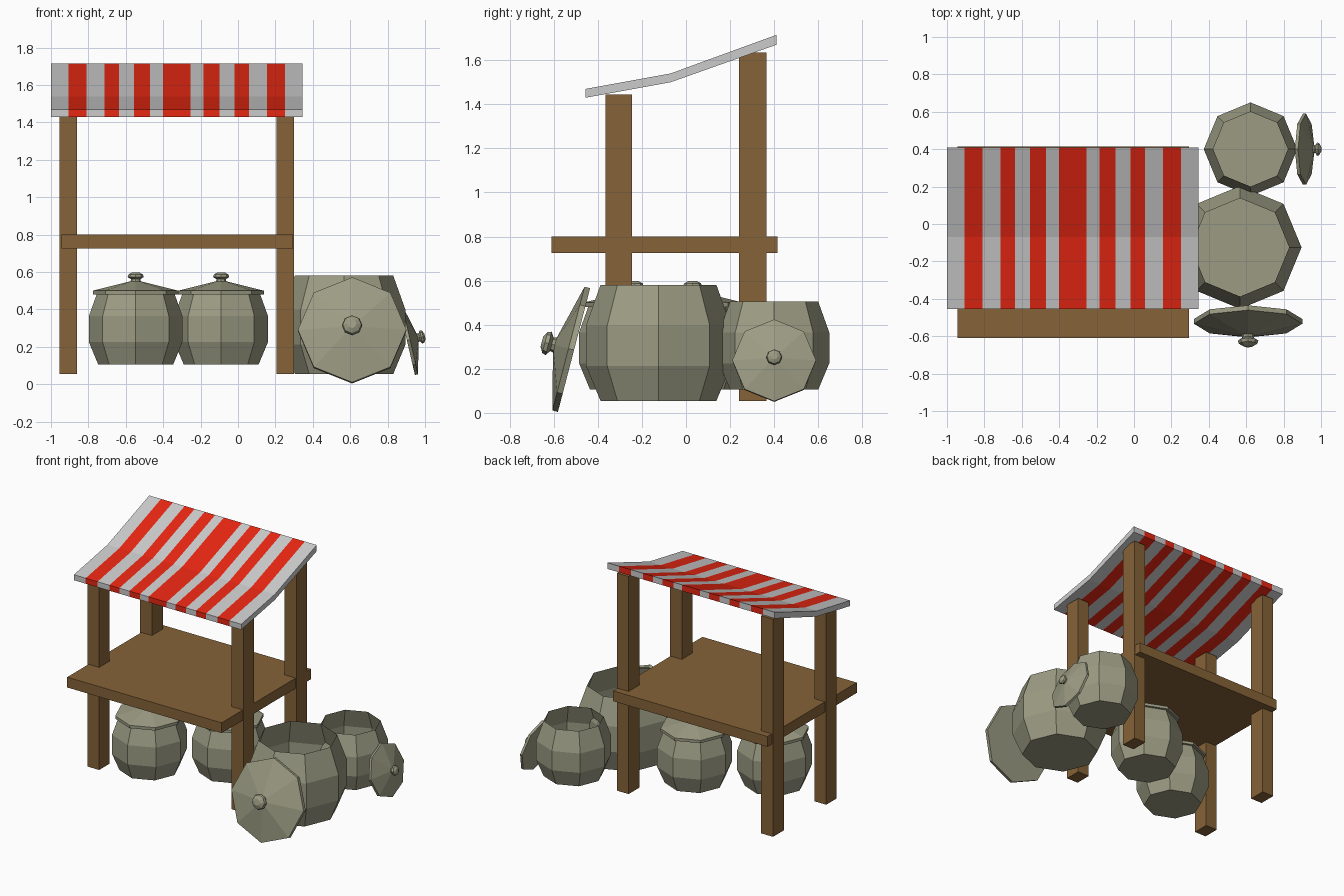
import bpy, bmesh
from math import cos, sin, pi, radians
from mathutils import Matrix

if "Cube" in bpy.data.objects:
    bpy.data.objects.remove(bpy.data.objects["Cube"])


def material(name, rgb):
    m = bpy.data.materials.new(name)
    m.diffuse_color = (*rgb, 1)
    m.use_nodes = True
    m.node_tree.nodes["Principled BSDF"].inputs["Base Color"].default_value = m.diffuse_color
    return m


WOOD = material("wood", (0.24, 0.125, 0.04))
CLAY = material("clay", (0.33, 0.33, 0.23))
WHITE = material("white_cloth", (0.6, 0.6, 0.6))
RED = material("red_cloth", (0.8, 0.02, 0.006))


def finish(bm, name, mats, matrix=Matrix()):
    me = bpy.data.meshes.new(name)
    bm.to_mesh(me)
    bm.free()
    for m in mats:
        me.materials.append(m)
    ob = bpy.data.objects.new(name, me)
    ob.matrix_world = matrix
    bpy.context.collection.objects.link(ob)
    return ob


def box(name, x0, x1, y0, y1, z0, z1):
    bm = bmesh.new()
    size = Matrix.Diagonal((x1 - x0, y1 - y0, z1 - z0, 1))
    mid = Matrix.Translation(((x0 + x1) / 2, (y0 + y1) / 2, (z0 + z1) / 2))
    bmesh.ops.create_cube(bm, size=1, matrix=mid @ size)
    finish(bm, name, [WOOD])


def lathe(name, profile, matrix, close_top, n=8):
    """Eight-sided turned shape; bottom always closed."""
    bm = bmesh.new()
    rings = [[bm.verts.new((r * cos(2 * pi * i / n), r * sin(2 * pi * i / n), z))
              for i in range(n)] for r, z in profile]
    for a, b in zip(rings, rings[1:]):
        for i in range(n):
            j = (i + 1) % n
            bm.faces.new((a[i], a[j], b[j], b[i]))
    bm.faces.new(rings[0][::-1])
    if close_top:
        bm.faces.new(rings[-1])
    finish(bm, name, [CLAY], matrix)


POT = [(0.2, 0), (0.25, 0.12), (0.25, 0.26), (0.2, 0.4)]
LID = [(1, 0), (1, 0.09), (0.12, 0.31), (0.11, 0.36), (0.19, 0.41), (0.17, 0.47), (0.08, 0.52)]


def pot(name, x, y, z, s=1.0):
    lathe(name, [(r * s, h * s) for r, h in POT], Matrix.Translation((x, y, z)), False)


def lid(name, loc, r, rot=Matrix()):
    lathe(name, [(a * r, h * r) for a, h in LID], Matrix.Translation(loc) @ rot, True)


# Posts and shelf
for side, x in (("left", -0.955), ("right", 0.205)):
    box(f"front_{side}_post", x, x + 0.095, -0.365, -0.245, 0.055, 1.445)
    box(f"back_{side}_post", x, x + 0.095, 0.24, 0.365, 0.055, 1.635)
box("shelf", -0.945, 0.295, -0.61, 0.415, 0.725, 0.80)

# Striped awning: sagging cross-section swept along x, alternating colours
section = [(-0.455, 1.43), (-0.07, 1.50), (0.41, 1.67), (0.41, 1.715), (-0.07, 1.54), (-0.455, 1.47)]
stripes = [-1, -0.905, -0.81, -0.715, -0.635, -0.555, -0.47, -0.40,
           -0.255, -0.185, -0.10, -0.02, 0.06, 0.155, 0.25, 0.345]
bm = bmesh.new()
rows = [[bm.verts.new((x, y, z)) for y, z in section] for x in stripes]
for k, (a, b) in enumerate(zip(rows, rows[1:])):
    for i in range(6):
        j = (i + 1) % 6
        bm.faces.new((a[i], a[j], b[j], b[i])).material_index = k % 2
for row in (rows[0], rows[-1]):
    bm.faces.new((row[0], row[1], row[4], row[5]))
    bm.faces.new((row[1], row[2], row[3], row[4]))
bmesh.ops.recalc_face_normals(bm, faces=bm.faces)
finish(bm, "awning", [WHITE, RED])

# Covered pots under the shelf
for name, x, y in (("left", -0.547, -0.235), ("right", -0.09, 0.03)):
    pot(f"{name}_covered_pot", x, y, 0.105)
    lid(f"{name}_pot_lid", (x, y, 0.48), 0.228)

# Open pots beside the stall with lids leaning on them
pot("large_open_pot", 0.567, -0.125, 0.055, 1.315)
lid("large_leaning_lid", (0.61, -0.508, 0.285), 0.29, Matrix.Rotation(radians(75.4), 4, 'X'))
pot("small_open_pot", 0.623, 0.40, 0.105)
lid("small_leaning_lid", (0.903, 0.40, 0.235), 0.19, Matrix.Rotation(radians(77), 4, 'Y'))
